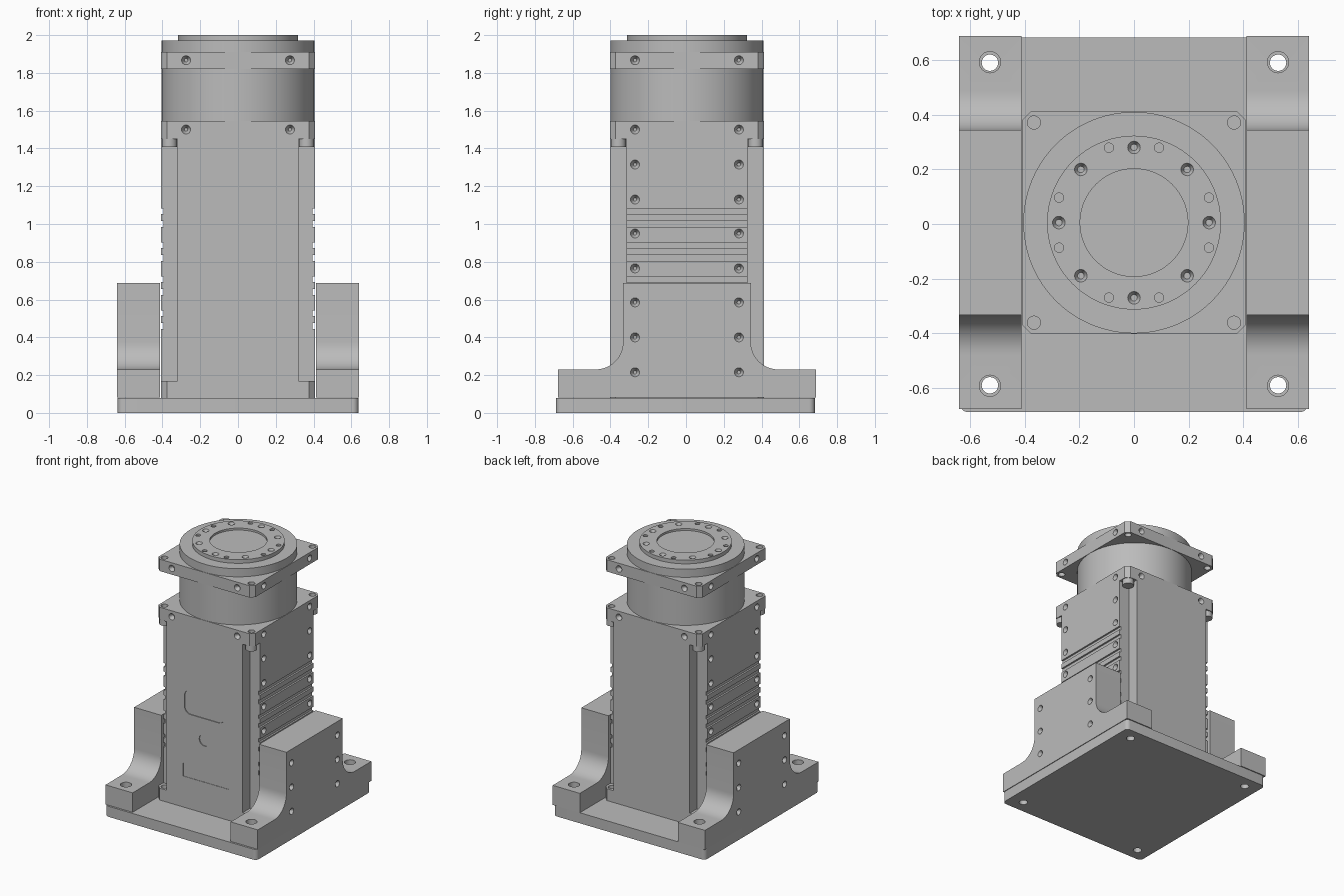
import bpy, bmesh, math
from mathutils import Vector, Matrix

cube = bpy.data.objects.get("Cube")
if cube:
    bpy.data.objects.remove(cube, do_unlink=True)

grey = bpy.data.materials.new("machined_grey")
grey.use_nodes = True
COLOUR = (0.5, 0.5, 0.5, 1)
grey.diffuse_color = COLOUR
grey.node_tree.nodes["Principled BSDF"].inputs["Base Color"].default_value = COLOUR

CY = 0.005        # column centre in y
HALF = 0.407      # half width of the column
NOTCH = 0.32      # half width of the column's face plates
SIDES = (-1, 1)
MAP = {"x": lambda a, b, h: (h, a, b),
       "y": lambda a, b, h: (a, h, b),
       "z": lambda a, b, h: (a, b, h)}


def add_prism(bm, outline, lo, hi, axis="z"):
    """Extrude a closed outline from lo to hi along an axis."""
    rings = [[bm.verts.new(MAP[axis](a, b, h)) for a, b in outline] for h in (lo, hi)]
    n = len(outline)
    bm.faces.new(rings[0])
    bm.faces.new(rings[1])
    for i in range(n):
        j = (i + 1) % n
        bm.faces.new((rings[0][i], rings[0][j], rings[1][j], rings[1][i]))


def add_hole(bm, point, direction, r, depth, tip=None):
    """A round cutter going into the surface at point."""
    d = Vector(direction)
    over = 0.002
    m = Matrix.Translation(Vector(point) + d * (depth - over) / 2) @ d.to_track_quat("Z", "Y").to_matrix().to_4x4()
    bmesh.ops.create_cone(bm, cap_ends=True, segments=24, radius1=r,
                          radius2=r if tip is None else tip, depth=depth + over, matrix=m)


def add_screw_hole(bm, point, direction):
    add_hole(bm, point, direction, 0.025, 0.03, 0.009)


def to_object(name, bm):
    bmesh.ops.recalc_face_normals(bm, faces=bm.faces)
    mesh = bpy.data.meshes.new(name)
    bm.to_mesh(mesh)
    bm.free()
    mesh.materials.append(grey)
    obj = bpy.data.objects.new(name, mesh)
    bpy.context.collection.objects.link(obj)
    return obj


def finish(name, bm, cut=None):
    """Make the part, cut its holes and shade it."""
    obj = to_object(name, bm)
    bpy.ops.object.select_all(action="DESELECT")
    obj.select_set(True)
    bpy.context.view_layer.objects.active = obj
    if cut:
        cutter = to_object(name + "_cutter", cut)
        cutter.hide_render = True
        mod = obj.modifiers.new("holes", "BOOLEAN")
        mod.operation = "DIFFERENCE"
        mod.solver = "EXACT"
        mod.object = cutter
        bpy.ops.object.modifier_apply(modifier=mod.name)
        bpy.data.objects.remove(cutter, do_unlink=True)
    bpy.ops.object.shade_smooth_by_angle(angle=math.radians(30))
    return obj


def rect(x, y, cx=0, cy=0):
    return [(cx - x, cy - y), (cx + x, cy - y), (cx + x, cy + y), (cx - x, cy + y)]


def rounded(x, y, r, cx=0, cy=0, steps=6):
    pts = []
    for q, (sx, sy) in enumerate(((1, 1), (-1, 1), (-1, -1), (1, -1))):
        for i in range(steps + 1):
            a = math.pi / 2 * (q + i / steps)
            pts.append((cx + sx * (x - r) + r * math.cos(a), cy + sy * (y - r) + r * math.sin(a)))
    return pts


def circle(r, n=96):
    return [(r * math.cos(math.tau * i / n), CY + r * math.sin(math.tau * i / n)) for i in range(n)]


# Base plate with four through holes
bm, cut = bmesh.new(), bmesh.new()
add_prism(bm, rounded(0.637, 0.685, 0.03, 0, -0.003), 0, 0.08)
for sx in SIDES:
    for sy in SIDES:
        add_hole(cut, (sx * 0.527, sy * 0.59, -0.01), (0, 0, 1), 0.03, 0.12)
finish("base_plate", bm, cut)

# Side brackets: upright block with filleted feet
FOOT, UP, R, FOOT_Z = 0.682, 0.338, 0.145, 0.23
half = [(FOOT, 0.082), (FOOT, FOOT_Z)]
for i in range(13):
    a = math.pi / 2 * i / 12
    half.append((UP + R - R * math.sin(a), FOOT_Z + R - R * math.cos(a)))
half.append((UP, 0.688))
profile = [(CY + y, z) for y, z in half] + [(CY - y, z) for y, z in reversed(half)]
for sx, side in ((-1, "right"), (1, "left")):
    bm, cut = bmesh.new(), bmesh.new()
    add_prism(bm, profile, sx * 0.412, sx * 0.64, "x")
    for sy in SIDES:
        add_hole(cut, (sx * 0.527, sy * 0.592, 0.25), (0, 0, -1), 0.039, 0.2)
        for z in (0.215, 0.4, 0.585):
            add_screw_hole(cut, (sx * 0.64, CY + sy * 0.275, z), (-sx, 0, 0))
    finish(side + "_bracket", bm, cut)

# Column with notched corners, grooved sides and shallow front recesses
bm, cut = bmesh.new(), bmesh.new()
quarter = [(HALF, -NOTCH), (HALF, NOTCH), (NOTCH, NOTCH)]
cross = []
for x, y in quarter:
    cross.append((x, y))
cross = [(x * c - y * s, CY + x * s + y * c)
         for c, s in ((1, 0), (0, 1), (-1, 0), (0, -1)) for x, y in quarter]
add_prism(bm, cross, 0.17, 1.45)
for sx in SIDES:
    for k in range(4):
        for z, h in ((1.067, 0.014), (1.0, 0.016)):
            add_prism(cut, rect(0.35, h, CY, z - k * 0.18), sx * (HALF - 0.013), sx * 0.43, "x")
    for sy in SIDES:
        for z in (0.765, 0.95, 1.13, 1.315):
            add_screw_hole(cut, (sx * HALF, CY + sy * 0.275, z), (-sx, 0, 0))
front = CY - HALF
add_prism(cut, rounded(0.168, 0.092, 0.05, 0, 0.89), front - 0.02, front + 0.006, "y")
add_prism(cut, rect(0.19, 0.05, 0.01, 0.365), front - 0.02, front + 0.003, "y")
add_hole(cut, (0, front, 0.635), (0, 1, 0), 0.045, 0.006)
finish("column", bm, cut)

# Chamfered square flanges: foot, shoulder and head
C = HALF - 0.03
octagon = [(x * c - y * s, CY + x * s + y * c)
           for c, s in ((1, 0), (0, 1), (-1, 0), (0, -1)) for x, y in ((HALF, -C), (HALF, C))]
for name, lo, hi, screw_z in (("foot_flange", 0.08, 0.17, None),
                              ("shoulder_flange", 1.45, 1.545, 1.5),
                              ("head_flange", 1.82, 1.91, 1.867)):
    bm, cut = bmesh.new(), bmesh.new()
    add_prism(bm, octagon, lo, hi)
    for sx in SIDES:
        for sy in SIDES:
            depth = 0.12 if name == "head_flange" else 0.03
            add_hole(cut, (sx * 0.366, CY + sy * 0.366, hi), (0, 0, -1), 0.024, depth)
            if screw_z:
                add_screw_hole(cut, (sx * HALF, CY + sy * 0.275, screw_z), (-sx, 0, 0))
                add_screw_hole(cut, (sx * 0.275, CY + sy * HALF, screw_z), (0, -sy, 0))
    finish(name, bm, cut)

# Bolt heads under the shoulder flange
bm = bmesh.new()
for sx in SIDES:
    for sy in SIDES:
        add_hole(bm, (sx * 0.363, CY + sy * 0.363, 1.45), (0, 0, -1), 0.04, 0.042)
finish("shoulder_bolts", bm)

# Round neck between the flanges and round cap above
for name, lo, hi in (("neck", 1.545, 1.82), ("cap", 1.91, 1.972)):
    bm = bmesh.new()
    add_prism(bm, circle(0.405), lo, hi)
    finish(name, bm)

# Mounting disc with central recess and two sets of holes
bm, cut = bmesh.new(), bmesh.new()
add_prism(bm, circle(0.318), 1.972, 2.0)
add_prism(cut, circle(0.197), 1.985, 2.02)
for i in range(8):
    a = math.tau * i / 8
    add_hole(cut, (0.275 * math.cos(a), CY + 0.275 * math.sin(a), 2.0), (0, 0, -1), 0.024, 0.022, 0.012)
    b = math.pi / 2 * (i // 2) + math.radians(18.5) * (1 if i % 2 else -1)
    add_hole(cut, (0.289 * math.cos(b), CY + 0.289 * math.sin(b), 2.0), (0, 0, -1), 0.017, 0.012)
finish("mounting_disc", bm, cut)
